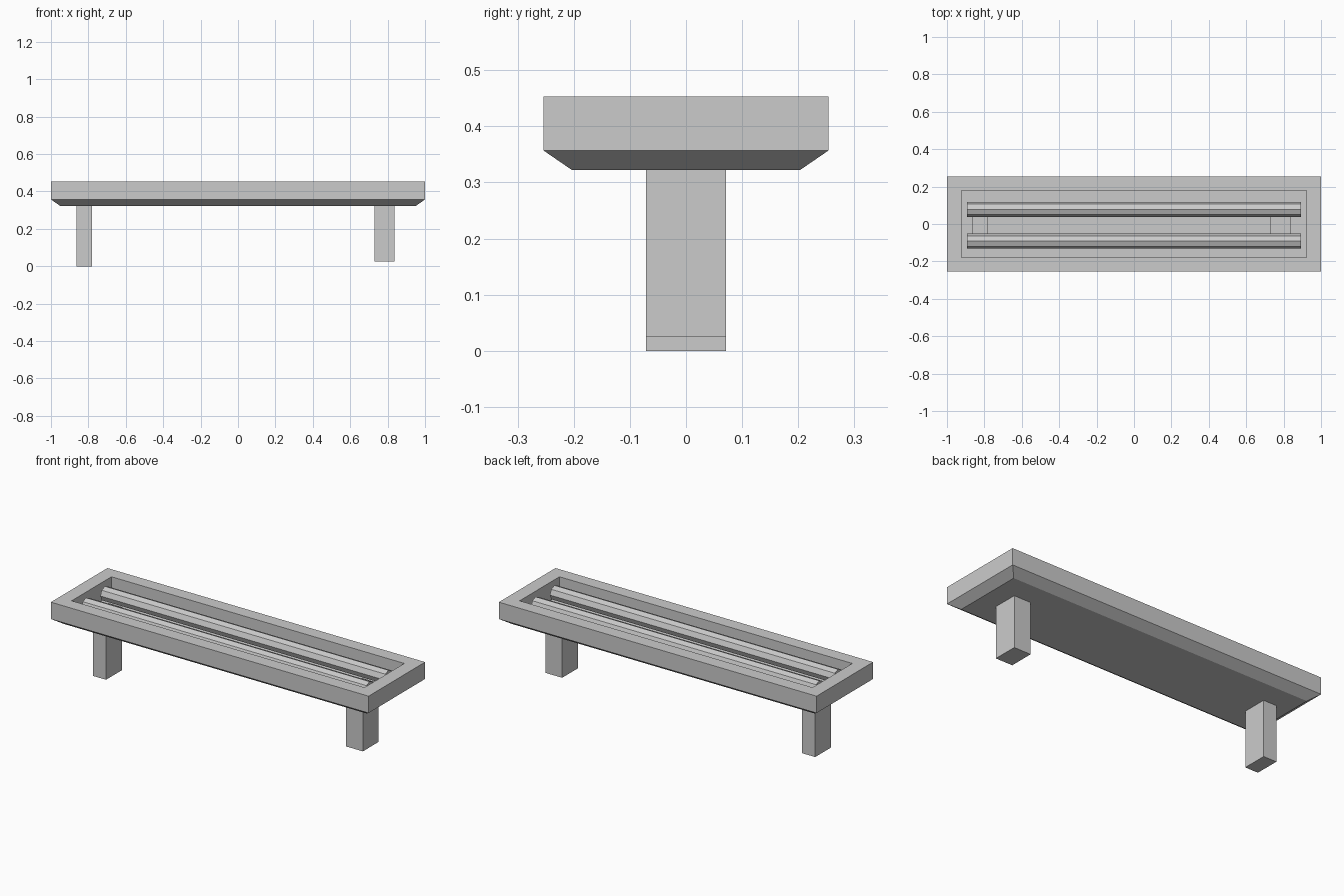
import bpy, bmesh
from math import pi
from mathutils import Matrix

if "Cube" in bpy.data.objects:
    bpy.data.objects.remove(bpy.data.objects["Cube"])


def finish(bm, name):
    bmesh.ops.recalc_face_normals(bm, faces=bm.faces)
    mesh = bpy.data.meshes.new(name)
    bm.to_mesh(mesh)
    bm.free()
    obj = bpy.data.objects.new(name, mesh)
    bpy.context.collection.objects.link(obj)
    return obj


def ring(bm, hx, hy, z):
    return [bm.verts.new((sx * hx, sy * hy, z))
            for sx, sy in ((-1, -1), (1, -1), (1, 1), (-1, 1))]


def box(name, x0, x1, hy, z0, z1):
    bm = bmesh.new()
    size = Matrix.Diagonal((x1 - x0, 2 * hy, z1 - z0, 1))
    place = Matrix.Translation(((x0 + x1) / 2, 0, (z0 + z1) / 2))
    bmesh.ops.create_cube(bm, size=1, matrix=place @ size)
    return finish(bm, name)


# Tray: chamfered underside, straight sides, flat rim and recessed floor
bm = bmesh.new()
levels = [(0.95, 0.203, 0.322), (1.0, 0.254, 0.357), (1.0, 0.254, 0.453),
          (0.922, 0.179, 0.453), (0.922, 0.179, 0.35)]
rings = [ring(bm, *level) for level in levels]
for a, b in zip(rings, rings[1:]):
    for i in range(4):
        j = (i + 1) % 4
        bm.faces.new((a[i], a[j], b[j], b[i]))
bm.faces.new(rings[0])
bm.faces.new(rings[-1])
finish(bm, "tray")

# Legs: the right one is wider and slightly shorter, tops show in the recess
box("left_leg", -0.863, -0.781, 0.071, 0.0, 0.36)
box("right_leg", 0.73, 0.836, 0.071, 0.025, 0.36)

# Eight-sided tubes lying along the recess
for name, y in (("back_tube", 0.078), ("front_tube", -0.092)):
    bm = bmesh.new()
    bmesh.ops.create_cone(
        bm, cap_ends=True, segments=8, radius1=0.04, radius2=0.04, depth=1.786,
        matrix=Matrix.Translation((0, y, 0.405)) @ Matrix.Rotation(pi / 2, 4, 'Y'))
    finish(bm, name)
